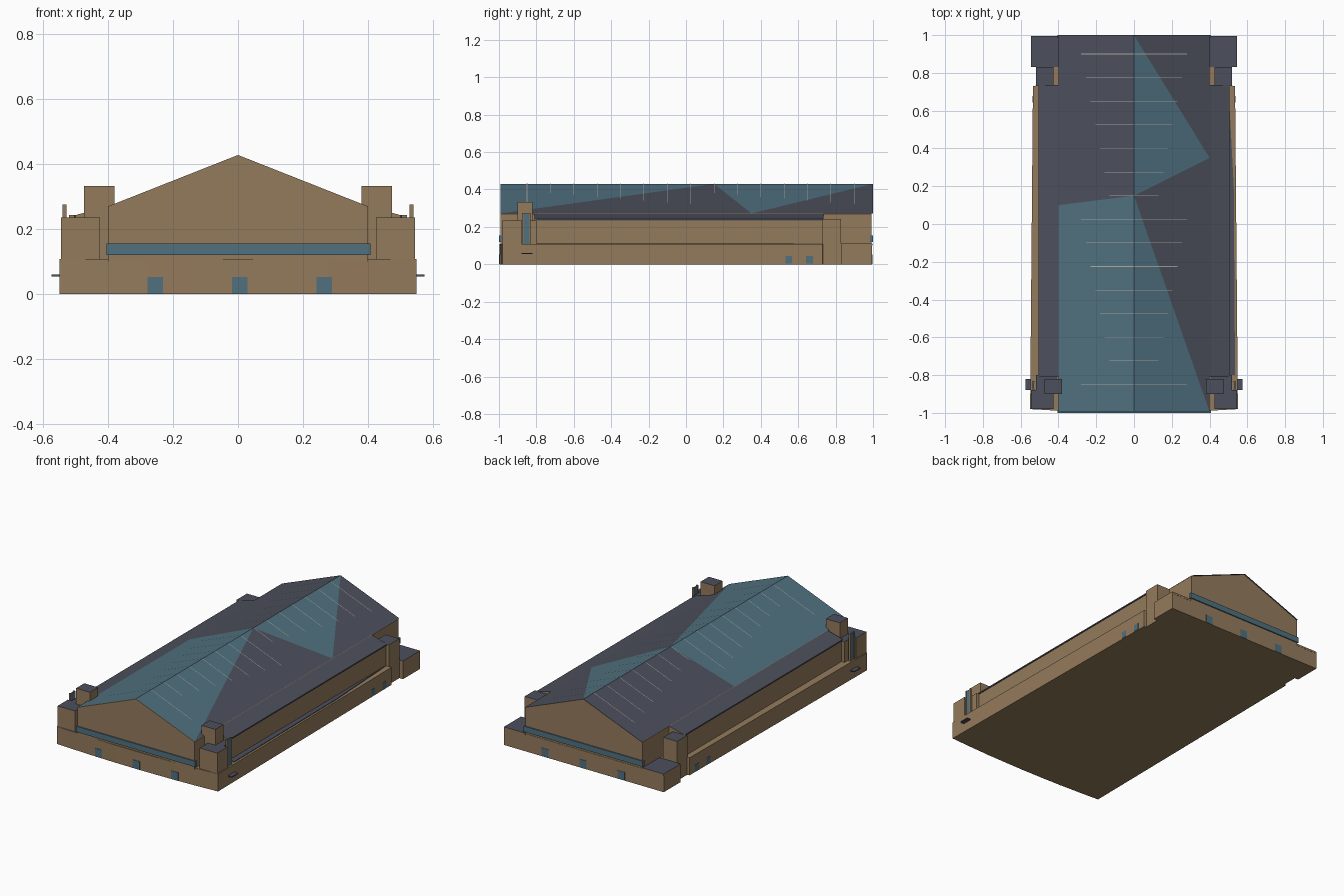
import bpy, bmesh, math
from mathutils import Vector

if "Cube" in bpy.data.objects:
    bpy.data.objects.remove(bpy.data.objects["Cube"])


def material(name, rgb):
    m = bpy.data.materials.new(name)
    m.diffuse_color = (*rgb, 1)
    m.use_nodes = True
    m.node_tree.nodes["Principled BSDF"].inputs["Base Color"].default_value = m.diffuse_color
    return m


STONE = material("tan stone", (0.296, 0.198, 0.107))
SLATE = material("dark slate", (0.072, 0.078, 0.107))
GLASS = material("teal glass", (0.080, 0.165, 0.212))
LIGHT = material("pale roof lines", (0.42, 0.41, 0.37))


def build(name, verts, faces, mats, rule=None, closed=True):
    me = bpy.data.meshes.new(name)
    me.from_pydata(verts, [], faces)
    if closed:
        bm = bmesh.new()
        bm.from_mesh(me)
        bmesh.ops.recalc_face_normals(bm, faces=bm.faces)
        bm.to_mesh(me)
        bm.free()
    for m in mats:
        me.materials.append(m)
    if rule:
        for i, p in enumerate(me.polygons):
            p.material_index = rule(i, p)
    ob = bpy.data.objects.new(name, me)
    bpy.context.collection.objects.link(ob)
    return ob


def prism(name, loop, offset, mats, rule=None):
    """Extrude a closed 3D loop along an offset vector."""
    n = len(loop)
    verts = [Vector(p) for p in loop] + [Vector(p) + Vector(offset) for p in loop]
    faces = [list(range(n)), list(range(n, 2 * n))]
    faces += [[i, (i + 1) % n, n + (i + 1) % n, n + i] for i in range(n)]
    return build(name, verts, faces, mats, rule)


def roofed(i, p):
    return 1 if p.normal.z > 0.3 else 0


def box(name, x, y, z, mats, rule=None):
    x, y = sorted(x), sorted(y)
    loop = [(x[0], y[0], z[0]), (x[1], y[0], z[0]), (x[1], y[1], z[0]), (x[0], y[1], z[0])]
    return prism(name, loop, (0, 0, z[1] - z[0]), mats, rule)


# Plinth with a gently bowed front and narrowed rear shoulders
right = [(0.55, -0.98), (0.535, 0.73), (0.50, 0.735), (0.50, 0.83), (0.545, 0.83), (0.545, 0.995)]
left = [(-x, y) for x, y in reversed(right)]
bow = [(-0.55 + 1.1 * k / 8, -0.98 - 0.018 * (1 - (k / 4 - 1) ** 2)) for k in range(1, 8)]
prism("plinth", [(x, y, 0) for x, y in right + left + bow], (0, 0, 0.108), [STONE])

# Main hall under the gable
EAVE, RIDGE, HALF = 0.272, 0.43, 0.4


def slope(x):
    return RIDGE - (RIDGE - EAVE) * abs(x) / HALF


hall = [(-HALF, 0.1), (HALF, 0.1), (HALF, EAVE - 0.002), (0, RIDGE - 0.002), (-HALF, EAVE - 0.002)]
prism("hall", [(x, -0.993, z) for x, z in hall], (0, 1.986, 0), [STONE])

# Roof divided into slate and glass panels
slate = [[(-0.4, 0.1), (0, 0.15), (0, 1), (-0.4, 1)],
         [(0, 0.15), (0.4, -0.993), (0.4, 0.35)],
         [(0.4, 0.35), (0.4, 1), (0, 1)]]
glass = [[(-0.4, -0.993), (0, -0.993), (0, 0.15), (-0.4, 0.1)],
         [(0, -0.993), (0.4, -0.993), (0, 0.15)],
         [(0, 0.15), (0.4, 0.35), (0, 1)]]
for name, panels, mat in (("slate_roof", slate, SLATE), ("glass_roof", glass, GLASS)):
    verts, faces = [], []
    for panel in panels:
        faces.append(list(range(len(verts), len(verts) + len(panel))))
        verts += [(x, y, slope(x)) for x, y in panel]
    build(name, verts, faces, [mat], closed=False)

# Fine pale lines crossing the ridge
verts, faces = [], []
for k in range(15):
    y = 0.9 - 0.125 * k
    reach = 0.28 - 0.025 * (k % 7)
    n = len(verts)
    for x in (-reach, 0, reach):
        verts += [(x, y - 0.0015, slope(x) + 0.002), (x, y + 0.0015, slope(x) + 0.002)]
    faces += [[n, n + 2, n + 3, n + 1], [n + 2, n + 4, n + 5, n + 3]]
build("roof_lines", verts, faces, [LIGHT], closed=False)

# Mirrored side parts
for s, side in ((-1, "left"), (1, "right")):
    wing = [(0.39, 0.1), (0.5, 0.1), (0.5, 0.243), (0.4, 0.27), (0.39, 0.27)]
    prism(side + "_aisle", [(s * x, -0.81, z) for x, z in wing], (0, 1.545, 0),
          [STONE, SLATE], roofed)
    for name, x, y, z in (
            ("front_corner_block", (0.425, 0.545), (-0.98, -0.88), (0.1, 0.235)),
            ("front_inner_block", (0.41, 0.52), (-0.885, -0.8), (0.1, 0.235)),
            ("front_turret", (0.38, 0.475), (-0.9, -0.82), (0.1, 0.332)),
            ("rear_corner_block", (0.40, 0.545), (0.83, 0.996), (0.1, 0.112)),
            ("rear_turret", (0.425, 0.52), (0.73, 0.83), (0.0, 0.243))):
        box(side + "_" + name, (s * x[0], s * x[1]), y, z, [STONE, SLATE], roofed)
    # Tall glazed fin with stone edges, and the small step plate
    box(side + "_fin_glass", (s * 0.53, s * 0.538), (-0.87, -0.838), (0.1, 0.272), [GLASS])
    for y in (-0.877, -0.838):
        box(side + "_fin_edge", (s * 0.528, s * 0.54), (y, y + 0.007), (0.1, 0.275), [STONE])
    box(side + "_step_plate", (s * 0.54, s * 0.575), (-0.88, -0.82), (0.054, 0.06), [SLATE])
    # Thin shadow ledges along the aisle
    box(side + "_cornice", (s * 0.49, s * 0.505), (-0.8, 0.73), (0.235, 0.243), [SLATE])
    # Small low windows towards the rear
    for y in (0.55, 0.66):
        edge = 0.55 - 0.015 * (y + 0.98) / 1.71
        box(side + "_low_window", (s * (edge - 0.005), s * (edge + 0.002)),
            (y - 0.018, y + 0.018), (0.004, 0.045), [GLASS])

# Slate covering on the right ledge
prism("right_ledge_cover", [(0.5, -0.8, 0.108), (0.535, -0.8, 0.108), (0.528, 0.2, 0.108),
                            (0.5, 0.73, 0.108)], (0, 0, 0.004), [SLATE])

# Window band and three low openings on each end
for s, end in ((-1, "front"), (1, "rear")):
    box(end + "_window_band", (-0.405, 0.408), (s * 0.985, s * 1.0), (0.12, 0.155), [GLASS])
    for x in (-0.255, 0.005, 0.265):
        face = 0.98 + 0.018 * (1 - (x / 0.55) ** 2) if s < 0 else 0.995
        box(end + "_opening", (x - 0.024, x + 0.024), (s * (face - 0.006), s * (face + 0.002)),
            (0.001, 0.052), [GLASS])
